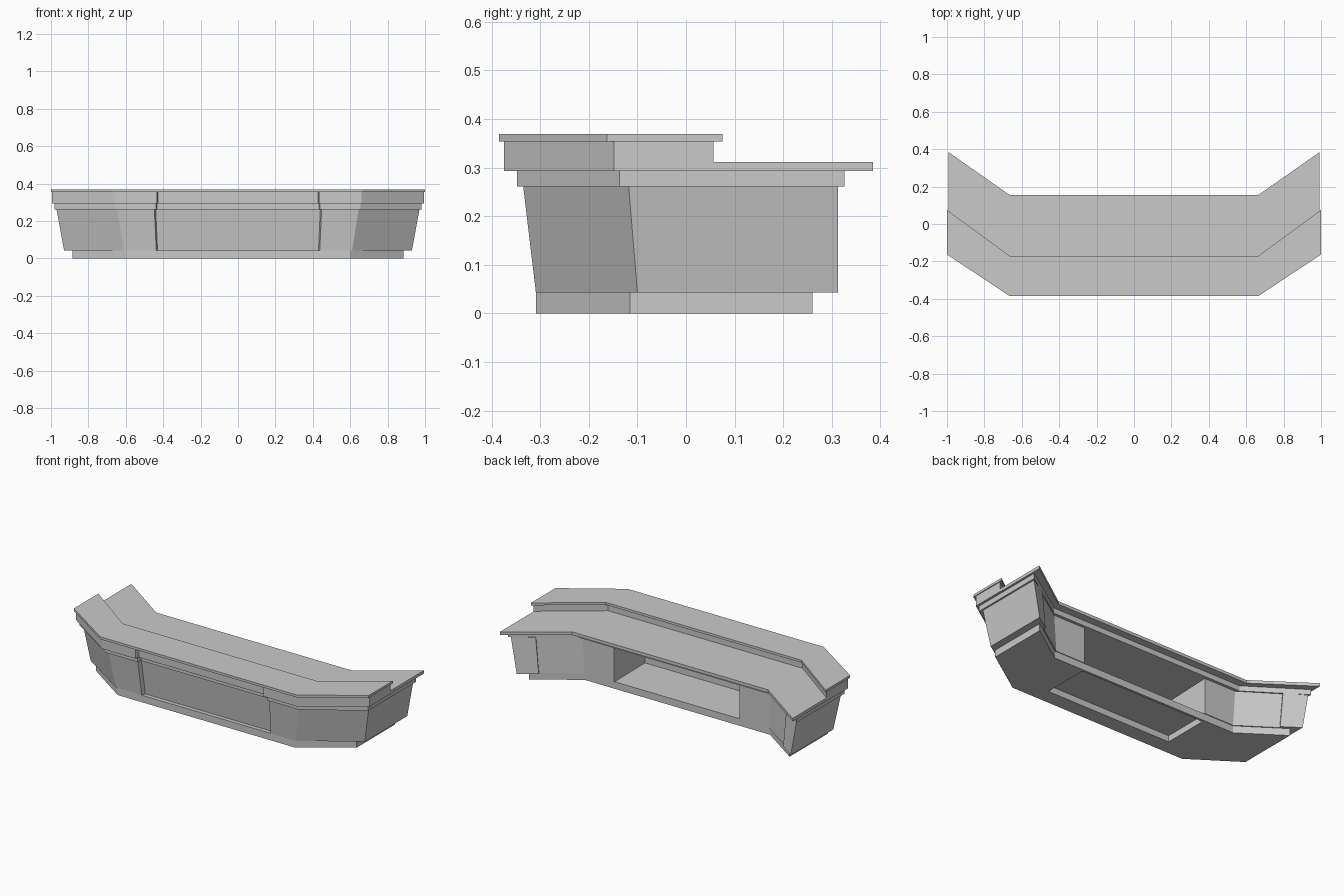
import bpy
import bmesh

cube = bpy.data.objects.get("Cube")
if cube:
    bpy.data.objects.remove(cube, do_unlink=True)

grey = bpy.data.materials.new("plain_grey")
grey.use_nodes = True
COLOUR = (0.59, 0.59, 0.59, 1)
grey.diffuse_color = COLOUR
grey.node_tree.nodes["Principled BSDF"].inputs["Base Color"].default_value = COLOUR


def flip(points):
    """Mirror a half outline across x, keeping it counter-clockwise."""
    return [(-x, y) for x, y in reversed(points)]


def loft(name, low, z0, high, z1):
    """Join a lower and an upper outline into a closed solid."""
    bm = bmesh.new()
    a = [bm.verts.new((x, y, z0)) for x, y in low]
    b = [bm.verts.new((x, y, z1)) for x, y in high]
    bm.faces.new(a[::-1])
    bm.faces.new(b)
    for i in range(len(a)):
        j = (i + 1) % len(a)
        bm.faces.new((a[i], a[j], b[j], b[i]))
    bmesh.ops.recalc_face_normals(bm, faces=bm.faces)
    mesh = bpy.data.meshes.new(name)
    bm.to_mesh(mesh)
    bm.free()
    mesh.materials.append(grey)
    obj = bpy.data.objects.new(name, mesh)
    bpy.context.collection.objects.link(obj)


def slab(name, half, z0, z1):
    outline = half + flip(half)
    loft(name, outline, z0, outline, z1)


def recessed(x, y):
    """Front edge points that set the middle panel back a little."""
    return [(x, y + 0.025), (x + 0.007, y)]


def rect(x0, x1, y0, y1):
    return [(x0, y0), (x1, y0), (x1, y1), (x0, y1)]


# Tops, riser and trim run the full length of the desk
slab("upper_shelf", [(0.665, -0.385), (1, -0.163), (1, 0.075), (0.665, -0.17)], 0.354, 0.369)
slab("riser", recessed(0.427, -0.375) +
     [(0.66, -0.375), (0.995, -0.148), (0.995, 0.057), (0.66, -0.187)], 0.293, 0.354)
slab("worktop", [(0.66, -0.25), (0.993, -0.02), (0.993, 0.385), (0.665, 0.155)], 0.293, 0.312)
slab("trim", recessed(0.432, -0.348) +
     [(0.655, -0.348), (0.98, -0.137), (0.98, 0.326), (0.655, 0.108)], 0.261, 0.293)

# Angled pedestals, with end panels standing slightly proud at the back
low = [(0.437, -0.309), (0.61, -0.309), (0.93, -0.10), (0.93, 0.313),
       (0.83, 0.243), (0.835, 0.233), (0.625, 0.09), (0.425, 0.09), (0.43, -0.284)]
high = [(0.447, -0.335), (0.645, -0.335), (0.97, -0.118), (0.97, 0.313),
        (0.85, 0.243), (0.855, 0.233), (0.64, 0.09), (0.425, 0.09), (0.44, -0.31)]
loft("left_pedestal", low, 0.043, high, 0.261)
loft("right_pedestal", flip(low), 0.043, flip(high), 0.261)

# Thick middle panel, leaning in front and upright behind
loft("front_panel", rect(-0.432, 0.432, -0.284, -0.215), 0.043,
     rect(-0.442, 0.442, -0.31, -0.215), 0.261)

# Plinth, hollow underneath in the middle
base = [(0.425, -0.309), (0.60, -0.309), (0.885, -0.115), (0.885, 0.26),
        (0.63, 0.085), (0.425, 0.085)]
loft("left_plinth", base, 0, base, 0.043)
loft("right_plinth", flip(base), 0, flip(base), 0.043)
for name, y0, y1 in (("front_plinth", -0.309, -0.215), ("back_plinth", 0.07, 0.085)):
    strip = rect(-0.425, 0.425, y0, y1)
    loft(name, strip, 0, strip, 0.043)
floor = rect(-0.425, 0.425, -0.215, 0.07)
loft("floor", floor, 0.038, floor, 0.043)
